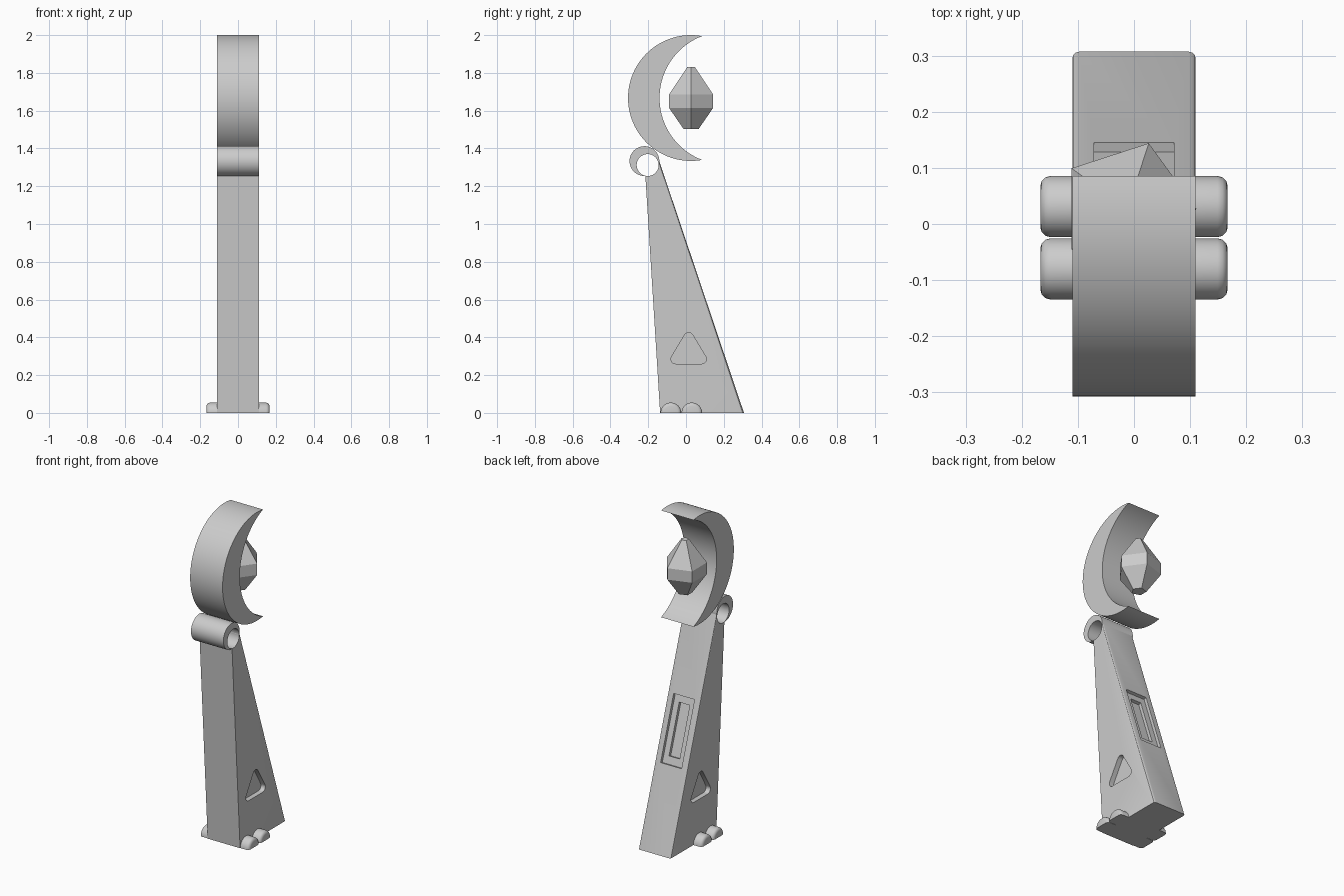
import bpy, bmesh, math
from mathutils import Vector

if "Cube" in bpy.data.objects:
    bpy.data.objects.remove(bpy.data.objects["Cube"])

W = 0.11  # half width of the body and crescents


def prism(name, profile, x0, x1, bevel=0.0, pick=None, segs=3):
    """Extrude a (y, z) profile along x, optionally bevelling picked edges."""
    bm = bmesh.new()
    a = [bm.verts.new((x0, y, z)) for y, z in profile]
    b = [bm.verts.new((x1, y, z)) for y, z in profile]
    n = len(profile)
    bm.faces.new(a)
    bm.faces.new(b[::-1])
    for i in range(n):
        j = (i + 1) % n
        bm.faces.new((a[j], a[i], b[i], b[j]))
    bmesh.ops.recalc_face_normals(bm, faces=bm.faces)
    if bevel:
        edges = [e for e in bm.edges if pick(*[v.co for v in e.verts])]
        bmesh.ops.bevel(bm, geom=edges, offset=bevel, segments=segs, profile=0.5, affect='EDGES')
    return finish(name, bm)


def finish(name, bm):
    me = bpy.data.meshes.new(name)
    bm.to_mesh(me)
    bm.free()
    ob = bpy.data.objects.new(name, me)
    bpy.context.collection.objects.link(ob)
    return ob


def activate(ob):
    bpy.ops.object.select_all(action='DESELECT')
    ob.select_set(True)
    bpy.context.view_layer.objects.active = ob


def smooth(ob):
    activate(ob)
    bpy.ops.object.shade_smooth_by_angle(angle=math.radians(32))


def cut(ob, cutter):
    activate(ob)
    m = ob.modifiers.new("cut", 'BOOLEAN')
    m.operation, m.solver, m.object = 'DIFFERENCE', 'EXACT', cutter
    bpy.ops.object.modifier_apply(modifier=m.name)
    bpy.data.objects.remove(cutter)


def arc(c, r, a0, a1, n):
    return [(c[0] + r * math.cos(a0 + (a1 - a0) * i / n),
             c[1] + r * math.sin(a0 + (a1 - a0) * i / n)) for i in range(n + 1)]


def crescent(name, c1, r1, c2, r2, n):
    """Circle 1 minus circle 2, extruded across the width."""
    d = math.dist(c1, c2)
    base = math.atan2(c2[1] - c1[1], c2[0] - c1[0])
    a = (r1 * r1 - r2 * r2 + d * d) / (2 * d)
    t1, t2 = math.acos(a / r1), math.acos((a - d) / r2)
    outer = arc(c1, r1, base + t1, base + 2 * math.pi - t1, n)
    inner = arc(c2, r2, base + 2 * math.pi - t2, base + t2, n)
    smooth(prism(name, outer + inner[1:-1], -W, W))


# tapered body with a scooped top
hole_c, hole_r = (-0.203, 1.312), 0.058
foot_back, top_back = Vector((0.307, 0)), Vector((-0.14, 1.328))
profile = [(-0.137, 0), tuple(foot_back), tuple(top_back)]
profile += arc(hole_c, hole_r, math.radians(6), math.radians(-102), 14)


def back_edge(p, q):
    return abs(p.x - q.x) < 1e-5 and abs(p.z - q.z) > 1.2 and p.y + q.y > 0


body = prism("body", profile, -W, W, 0.012, back_edge)

# rounded triangle recesses on both sides
tri = []
for c, a0, a1 in (((0.083, 0.285), -90, 31), ((0.014, 0.40), 31, 149), ((-0.055, 0.285), 149, 270)):
    tri += arc(c, 0.025, math.radians(a0), math.radians(a1), 6)
for s in (-1, 1):
    cut(body, prism("triangle_cutter", tri, s * (W - 0.03), s * (W + 0.05)))

# stepped rectangular recess on the sloped back
slope = top_back - foot_back
normal = Vector((slope.y, -slope.x)).normalized()
for t0, t1, half, depth in ((0.362, 0.645, 0.071, 0.018), (0.395, 0.615, 0.036, 0.036)):
    quad = [tuple(foot_back + slope * t + normal * o)
            for t, o in ((t0, 0.05), (t1, 0.05), (t1, -depth), (t0, -depth))]
    cut(body, prism("panel_cutter", quad, -half, half))
smooth(body)

# small hinge loop and large crescent
crescent("hinge_loop", (-0.22, 1.333), 0.079, hole_c, hole_r, 40)
crescent("large_crescent", (0.026, 1.667), 0.333, (0.211, 1.667), 0.351, 64)

# half-round feet with softened ends
for name, y in (("front_feet", -0.08), ("rear_feet", 0.031)):
    smooth(prism(name, arc((y, 0), 0.0545, 0, math.pi, 20), -0.167, 0.167, 0.018,
                 lambda p, q: abs(p.x - q.x) < 1e-5 and max(p.z, q.z) > 1e-4))

# five-sided floating gem
bm = bmesh.new()
rings = []
for r, z in ((0.042, 1.503), (0.123, 1.615), (0.123, 1.685), (0.022, 1.83)):
    rings.append([bm.verts.new((-0.0117 + r * math.cos(k * math.tau / 5),
                                0.027 + r * math.sin(k * math.tau / 5), z)) for k in range(5)])
for lo, hi in zip(rings, rings[1:]):
    for k in range(5):
        j = (k + 1) % 5
        bm.faces.new((lo[k], lo[j], hi[j], hi[k]))
bm.faces.new(rings[0][::-1])
bm.faces.new(rings[-1])
finish("gem", bm)
